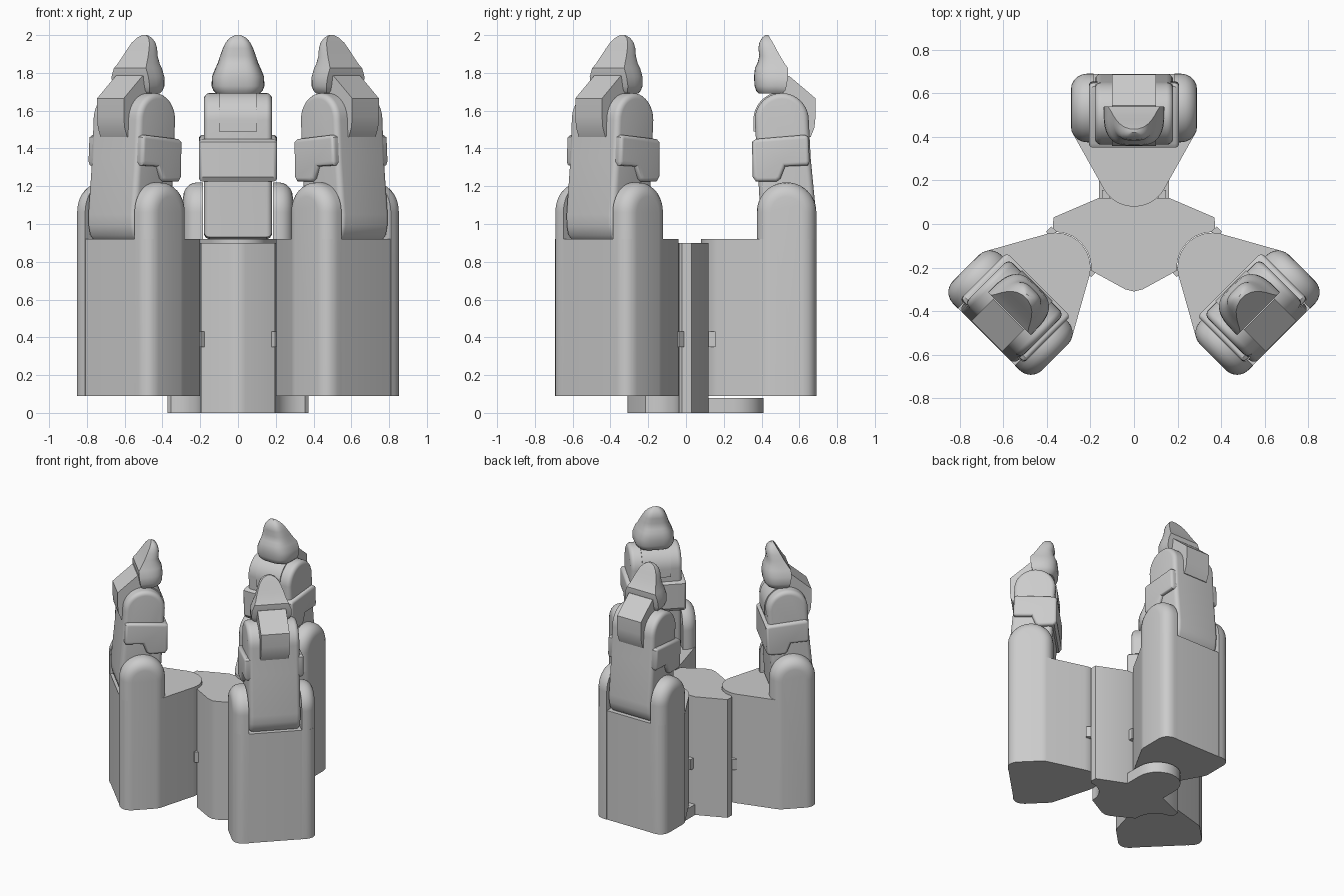
import bpy, bmesh
from math import sin, cos, pi, radians
from mathutils import Matrix, Vector

cube = bpy.data.objects.get("Cube")
if cube:
    bpy.data.objects.remove(cube, do_unlink=True)

grey = bpy.data.materials.new("light_grey")
grey.use_nodes = True
grey.diffuse_color = (0.6, 0.6, 0.6, 1)
grey.node_tree.nodes["Principled BSDF"].inputs["Base Color"].default_value = (0.6, 0.6, 0.6, 1)


def arc(cx, cy, r, start, end, n=14):
    angles = [radians(start + (end - start) * i / n) for i in range(n + 1)]
    return [(cx + r * cos(a), cy + r * sin(a)) for a in angles]


def mirrored(half):
    """Close a right-hand outline with its reflection in x."""
    return half + [(-x, y) for x, y in reversed(half) if abs(x) > 1e-4]


def finish(name, bm, matrix):
    bmesh.ops.recalc_face_normals(bm, faces=bm.faces)
    mesh = bpy.data.meshes.new(name)
    bm.to_mesh(mesh)
    bm.free()
    mesh.materials.append(grey)
    obj = bpy.data.objects.new(name, mesh)
    bpy.context.collection.objects.link(obj)
    obj.matrix_world = matrix
    bpy.ops.object.select_all(action="DESELECT")
    obj.select_set(True)
    bpy.context.view_layer.objects.active = obj
    bpy.ops.object.shade_smooth_by_angle(angle=radians(32))
    return obj


def prism(name, outline, axis, lo, hi, matrix=Matrix(), bevel=0, ends=(), floor=-1):
    """Extrude an outline along x or z; round the rims at the given ends."""
    def place(p, d):
        return (d, p[0], p[1]) if axis == "x" else (p[0], p[1], d)
    bm = bmesh.new()
    rims = {d: [bm.verts.new(place(p, d)) for p in outline] for d in (lo, hi)}
    for rim in rims.values():
        bm.faces.new(rim)
    n = len(outline)
    for i in range(n):
        j = (i + 1) % n
        bm.faces.new((rims[lo][i], rims[lo][j], rims[hi][j], rims[hi][i]))
    bmesh.ops.recalc_face_normals(bm, faces=bm.faces)
    if bevel:
        edges = [e for e in bm.edges
                 if any(all(v in rims[d] for v in e.verts) for d in ends)
                 and max(v.co.z for v in e.verts) > floor]
        bmesh.ops.bevel(bm, geom=edges, offset=bevel, segments=5, profile=0.5,
                        affect="EDGES", clamp_overlap=False)
    return finish(name, bm, matrix)


def fingertip(name, matrix):
    """Loft of D-shaped rings: flat outer back, rounded inner pad."""
    rings = [  # height, half width, inner y, outer y
        (1.69, .115, .385, .51), (1.705, .13, .372, .525), (1.73, .14, .363, .532),
        (1.78, .138, .36, .54), (1.825, .12, .365, .54), (1.85, .108, .378, .522),
        (1.89, .095, .388, .498), (1.93, .08, .383, .476), (1.96, .066, .388, .46),
        (1.985, .044, .402, .445), (2.0, .015, .42, .435)]
    bm, loops, n = bmesh.new(), [], 18
    for z, w, inner, outer in rings:
        loop = []
        for i in range(n + 1):
            a = pi * i / n
            c, s = cos(a), max(sin(a), 0)
            x = w * (1 if c > 0 else -1) * abs(c) ** 0.6
            loop.append(bm.verts.new((x, outer - (outer - inner) * s ** 0.65, z)))
        loops.append(loop)
    for a, b in zip(loops, loops[1:]):
        for i in range(n + 1):
            j = (i + 1) % (n + 1)
            bm.faces.new((a[i], a[j], b[j], b[i]))
    bm.faces.new(loops[0])
    bm.faces.new(loops[-1])
    finish(name, bm, matrix)


# Central hub, scooped out where the two front arms pivot
hub = [(.16, .12), (.37, .03), (.372, -.02), *arc(.36, -.2, .163, 92, 182),
       (.195, -.215), (.04, -.3), (0, -.31)]
prism("hub", mirrored(hub), "z", 0, .9)
prism("hub_tab", [(-.16, .1), (.16, .1), *arc(0, .25, .16, 0, 180)], "z", 0, .08)

# Outlines shared by the three arms, drawn for the back arm
body = mirrored(arc(0, .24, .16, -90, -25) + arc(.22, .445, .068, -25, 0, 5)
                + arc(.22, .62, .068, 0, 90, 8))
ear = [(.375, .09), (.69, .09), *arc(.5325, 1.063, .1575, 0, 180, 24)]
link = [(.4, .93), (.655, .92), (.675, .94), (.687, .99), (.689, 1.05), (.66, 1.35),
        *arc(.507, 1.55, .143, 0, 180, 20), (.385, 1.2)]
band = [(.352, 1.25), (.37, 1.225), (.48, 1.225), (.5, 1.24), (.525, 1.305), (.645, 1.31),
        (.655, 1.33), (.648, 1.46), (.63, 1.472), (.37, 1.45), (.35, 1.435)]
knuckle = [(.357, 1.49), (.6, 1.46), (.66, 1.46), (.68, 1.51), (.686, 1.57), (.686, 1.665),
           (.545, 1.785), (.46, 1.76), (.46, 1.695), *arc(.507, 1.55, .15, 105, 180)]
pivot = Vector((0, .24, 0))

for side, spot, turn in (("back", (0, .24, 0), 0),
                         ("front_left", (.36, -.2, 0), -135),
                         ("front_right", (-.36, -.2, 0), 135)):
    m = (Matrix.Translation(spot) @ Matrix.Rotation(radians(turn), 4, "Z")
         @ Matrix.Translation(-pivot))
    # Palm block with its two knuckle ears
    prism(side + "_arm_body", body, "z", .09, .92, m)
    for s, word in ((1, "left"), (-1, "right")):
        prism(f"{side}_{word}_ear", ear, "x", s * .185, s * .29, m,
              bevel=.075, ends=(s * .29,), floor=.1)
        # Small hinge pin between hub and arm
        x = s * .13
        pin = [(x - .017, .12), (x + .017, .12), (x + .017, .155), (x - .017, .155)]
        prism(f"{side}_{word}_hinge_pin", pin, "z", .35, .43, m)
    # Finger
    prism(side + "_finger_link", link, "x", -.18, .18, m, bevel=.03, ends=(-.18, .18))
    prism(side + "_finger_band", band, "x", -.207, .207, m, bevel=.02, ends=(-.207, .207))
    prism(side + "_finger_knuckle", knuckle, "x", -.1, .1, m)
    fingertip(side + "_fingertip", m)
